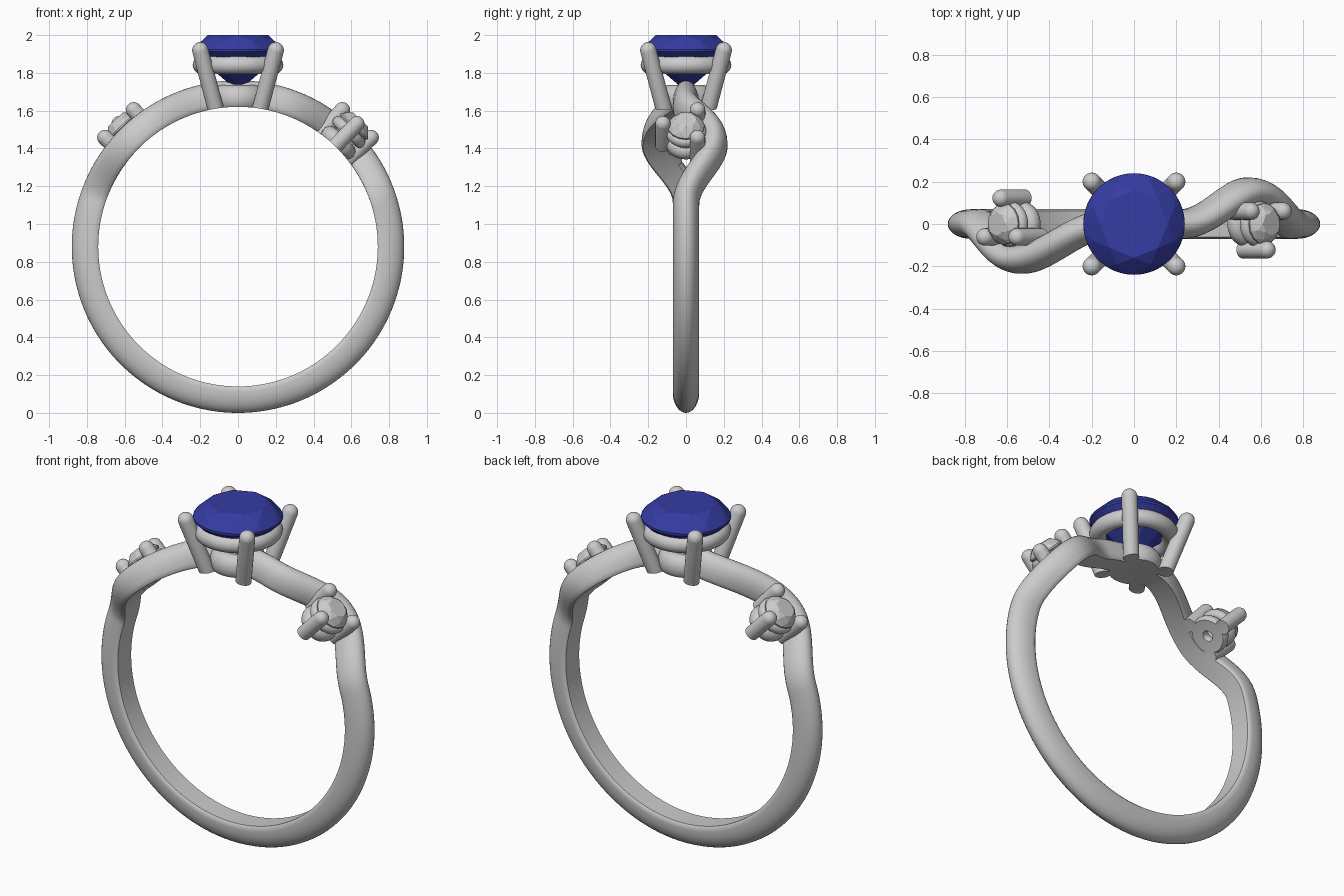
import bpy, bmesh, math
from mathutils import Matrix, Vector

if "Cube" in bpy.data.objects:
    bpy.data.objects.remove(bpy.data.objects["Cube"])

CENTRE = Matrix.Translation((0, 0, 0.88))   # middle of the finger hole
INNER = 0.74


def make_object(name, bm, smooth=True):
    bmesh.ops.recalc_face_normals(bm, faces=bm.faces)
    mesh = bpy.data.meshes.new(name)
    bm.to_mesh(mesh)
    bm.free()
    ob = bpy.data.objects.new(name, mesh)
    bpy.context.collection.objects.link(ob)
    bpy.ops.object.select_all(action='DESELECT')
    ob.select_set(True)
    bpy.context.view_layer.objects.active = ob
    if smooth:
        bpy.ops.object.shade_smooth_by_angle(angle=math.radians(40))
    return ob


def loft(bm, rings):
    """Closed strip of closed rings."""
    rows = [[bm.verts.new(p) for p in r] for r in rings]
    n = len(rows[0])
    for a, b in zip(rows, rows[1:] + rows[:1]):
        for j in range(n):
            k = (j + 1) % n
            bm.faces.new((a[j], a[k], b[k], b[j]))


def torus(name, frame, major, minor, height, z, segs=64):
    bm = bmesh.new()
    rings = []
    for i in range(segs):
        a = math.tau * i / segs
        ring = []
        for j in range(20):
            t = math.tau * j / 20
            r = major + minor * math.cos(t)
            ring.append(frame @ Vector((r * math.cos(a), r * math.sin(a), z + height * math.sin(t))))
        rings.append(ring)
    loft(bm, rings)
    return make_object(name, bm)


def prong(name, frame, bottom, top, radius):
    """Round wire with a domed tip."""
    bottom, top = Vector(bottom), Vector(top)
    axis = top - bottom
    length = axis.length
    m = frame @ Matrix.Translation(bottom) @ Vector((0, 0, 1)).rotation_difference(axis).to_matrix().to_4x4()
    profile = [(radius, 0)] + [(radius * math.cos(k * math.pi / 14), length + radius * math.sin(k * math.pi / 14))
                               for k in range(7)]
    bm = bmesh.new()
    rows = [[bm.verts.new(m @ Vector((r * math.cos(math.tau * i / 24), r * math.sin(math.tau * i / 24), z)))
             for i in range(24)] for r, z in profile]
    tip = bm.verts.new(m @ Vector((0, 0, length + radius)))
    for a, b in zip(rows, rows[1:]):
        for i in range(24):
            k = (i + 1) % 24
            bm.faces.new((a[i], a[k], b[k], b[i]))
    for i in range(24):
        bm.faces.new((rows[-1][i], rows[-1][(i + 1) % 24], tip))
    bm.faces.new(rows[0])
    return make_object(name, bm)


def gem(name, frame, rings):
    """Faceted stone: hull of (radius, height, sides, turn) rings."""
    bm = bmesh.new()
    for r, z, n, turn in rings:
        for i in range(n):
            a = math.tau * (i + turn) / n
            bm.verts.new(frame @ Vector((r * math.cos(a), r * math.sin(a), z)))
    res = bmesh.ops.convex_hull(bm, input=bm.verts)
    junk = {g for g in res['geom_interior'] + res['geom_unused'] if isinstance(g, bmesh.types.BMVert)}
    bmesh.ops.delete(bm, geom=list(junk), context='VERTS')
    return make_object(name, bm, smooth=False)


# Band: D-shaped section swept round, swinging aside at each shoulder
def swing(a):
    d = math.degrees(a)
    d = (d + 180) % 360 - 180
    amp, peak, near, far = (0.15, 45, 28, 28) if d > 0 else (-0.165, 44, 36, 28)
    t = abs(d) - peak
    w = near if t < 0 else far
    return amp * math.cos(math.pi / 2 * t / w) ** 2 if abs(t) < w else 0.0


def path(a, r=0.81):
    return Vector((r * math.sin(a), swing(a), r * math.cos(a)))


section = [(-0.062, 0.0), (0.062, 0.0), (0.07, 0.01)]
section += [(0.07 * math.cos(math.pi * k / 16), 0.03 + 0.11 * math.sin(math.pi * k / 16)) for k in range(17)]
section += [(-0.07, 0.01)]
bm = bmesh.new()
rings = []
for i in range(200):
    a = math.tau * i / 200
    out = Vector((math.sin(a), 0, math.cos(a)))
    side = (path(a + 0.005) - path(a - 0.005)).normalized().cross(out).normalized()
    if side.y < 0:
        side = -side
    ring = []
    for u, v in section:
        p = path(a) + side * u
        flat = Vector((p.x, 0, p.z)).normalized() * (INNER + v)
        ring.append(CENTRE @ Vector((flat.x, p.y, flat.z)))
    rings.append(ring)
loft(bm, rings)
make_object("band", bm)

trim = []   # metal parts that are cut flush with the finger hole

# Centre setting
trim.append(torus("centre_base_ring", CENTRE, 0.095, 0.055, 0.07, 0.785))
torus("centre_seat_ring", CENTRE, 0.193, 0.047, 0.048, 0.962)
for i, (sx, sy) in enumerate([(1, 1), (-1, 1), (-1, -1), (1, -1)]):
    trim.append(prong(f"centre_prong_{i + 1}", CENTRE, (0.105 * sx, 0.105 * sy, 0.68),
                      (0.2 * sx, 0.2 * sy, 1.04), 0.043))
stone = gem("centre_gem", CENTRE, [(0.16, 1.12, 8, 0), (0.207, 1.088, 8, 0.5), (0.24, 1.045, 32, 0),
                                   (0.24, 1.032, 32, 0), (0.13, 0.925, 8, 0.5), (0.01, 0.83, 8, 0)])
blue = bpy.data.materials.new("blue_stone")
blue.diffuse_color = (0.035, 0.045, 0.36, 1)
blue.use_nodes = True
blue.node_tree.nodes["Principled BSDF"].inputs["Base Color"].default_value = blue.diffuse_color
stone.data.materials.append(blue)

# Shoulder settings, the left one being the right one turned half way round
for label, turn in (("right", 0), ("left", math.pi)):
    frame = CENTRE @ Matrix.Rotation(turn, 4, 'Z') @ Matrix.Rotation(math.radians(44), 4, 'Y')
    trim.append(torus(f"{label}_base_ring", frame, 0.065, 0.042, 0.045, 0.765, 40))
    torus(f"{label}_seat_ring", frame, 0.082, 0.026, 0.03, 0.845, 40)
    for i, deg in enumerate((-90, 30, 150)):
        x, y = 0.122 * math.cos(math.radians(deg)), 0.122 * math.sin(math.radians(deg))
        trim.append(prong(f"{label}_prong_{i + 1}", frame, (x * 0.93, y, 0.70), (x, y, 0.905), 0.041))
    gem(f"{label}_gem", frame, [(0.055, 0.935, 8, 0), (0.08, 0.915, 8, 0.5), (0.098, 0.89, 16, 0),
                                (0.098, 0.882, 16, 0), (0.005, 0.785, 8, 0)])

# Finger hole cutter
bm = bmesh.new()
bmesh.ops.create_cone(bm, cap_ends=True, segments=200, radius1=INNER, radius2=INNER, depth=1,
                      matrix=CENTRE @ Matrix.Rotation(math.pi / 2, 4, 'X'))
cutter = make_object("finger_hole_cutter", bm, smooth=False)
cutter.hide_render = True
for ob in trim:
    mod = ob.modifiers.new("finger_hole", 'BOOLEAN')
    mod.operation, mod.solver, mod.object = 'DIFFERENCE', 'EXACT', cutter
    bpy.context.view_layer.objects.active = ob
    bpy.ops.object.modifier_apply(modifier=mod.name)
bpy.data.objects.remove(cutter)
